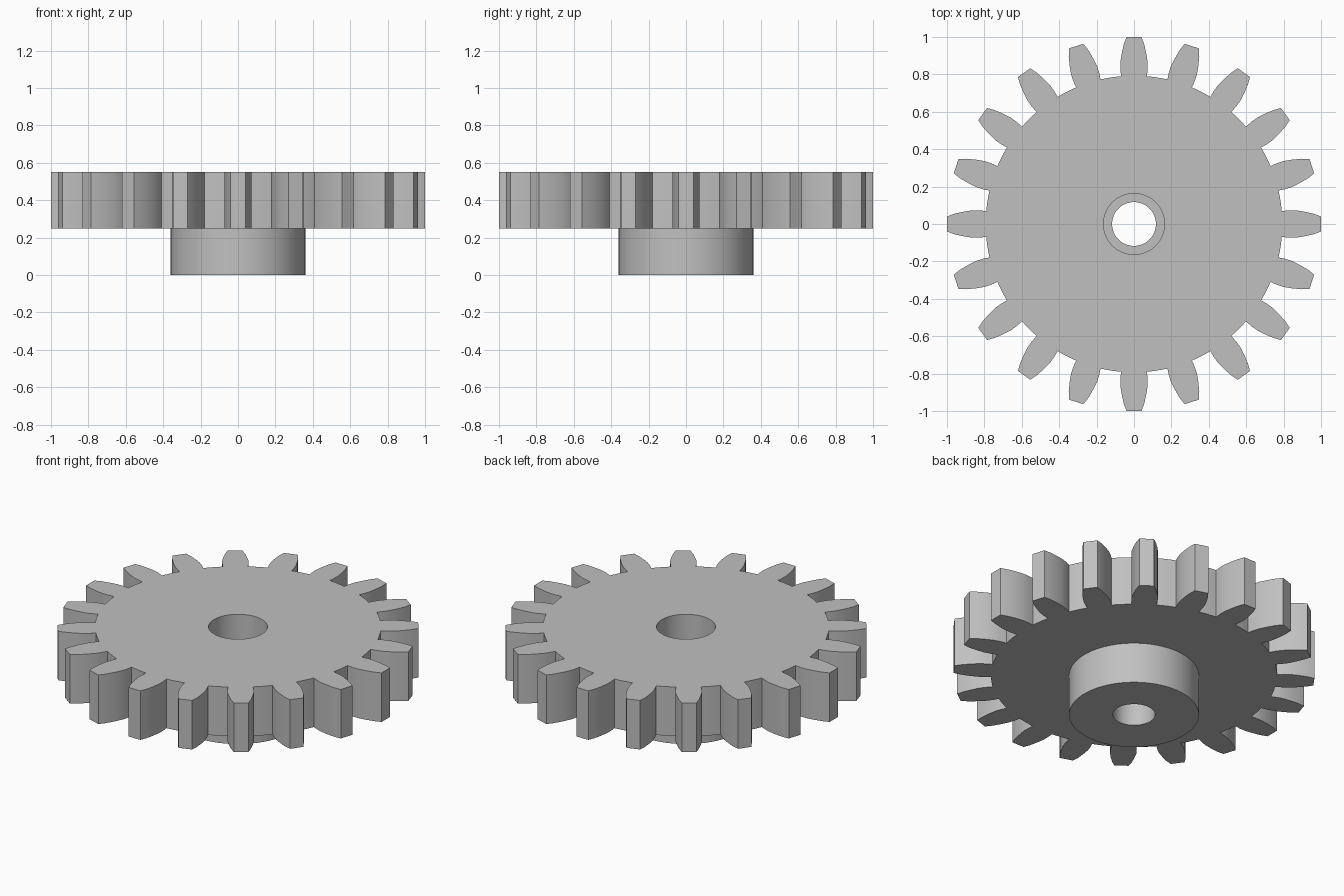
import bpy, bmesh
from math import cos, sin, pi, radians
from mathutils import Matrix, Vector

cube = bpy.data.objects.get("Cube")
if cube:
    bpy.data.objects.remove(cube, do_unlink=True)

TEETH = 20
ROOT_RADIUS = 0.793
GEAR_BOTTOM, GEAR_TOP = 0.25, 0.55

grey = bpy.data.materials.new("plain grey")
grey.use_nodes = True
colour = (0.53, 0.53, 0.53, 1)
grey.diffuse_color = colour
grey.node_tree.nodes["Principled BSDF"].inputs["Base Color"].default_value = colour


def circle(radius, count=96):
    return [Vector((radius * cos(2 * pi * i / count), radius * sin(2 * pi * i / count), 0))
            for i in range(count)]


def gear_outline():
    # One flank from root to tip, as (half width, distance from centre)
    flank = [(0.069, 0.79), (0.073, 0.83), (0.073, 0.865),
             (0.066, 0.91), (0.055, 0.96), (0.04, 1.0)]
    tooth = [Vector((r, -w, 0)) for w, r in flank]
    tooth += [Vector((r, w, 0)) for w, r in reversed(flank)]
    # Root arc between this tooth and the next
    for degrees in (7, 9, 11):
        a = radians(degrees)
        tooth.append(Vector((ROOT_RADIUS * cos(a), ROOT_RADIUS * sin(a), 0)))
    return [Matrix.Rotation(2 * pi * i / TEETH, 3, 'Z') @ p
            for i in range(TEETH) for p in tooth]


def bored_plate(name, outline, bore_radius, bottom, top):
    bm = bmesh.new()
    edges = []
    for loop in (outline, circle(bore_radius)):
        verts = [bm.verts.new((p.x, p.y, bottom)) for p in loop]
        edges += [bm.edges.new((v, verts[i - 1])) for i, v in enumerate(verts)]
    bmesh.ops.triangle_fill(bm, edges=edges, use_beauty=True, normal=(0, 0, 1))
    result = bmesh.ops.extrude_face_region(bm, geom=bm.faces[:], use_keep_orig=True)
    raised = [v for v in result["geom"] if isinstance(v, bmesh.types.BMVert)]
    bmesh.ops.translate(bm, verts=raised, vec=(0, 0, top - bottom))
    bmesh.ops.recalc_face_normals(bm, faces=bm.faces[:])
    mesh = bpy.data.meshes.new(name)
    bm.to_mesh(mesh)
    bm.free()
    mesh.materials.append(grey)
    obj = bpy.data.objects.new(name, mesh)
    bpy.context.collection.objects.link(obj)
    bpy.ops.object.select_all(action='DESELECT')
    obj.select_set(True)
    bpy.context.view_layer.objects.active = obj
    bpy.ops.object.shade_smooth_by_angle(angle=radians(30))
    return obj


# Toothed wheel with the wider bore
bored_plate("gear_wheel", gear_outline(), 0.163, GEAR_BOTTOM, GEAR_TOP)

# Hub below it with the narrower bore
bored_plate("hub", circle(0.36), 0.117, 0, GEAR_BOTTOM)
